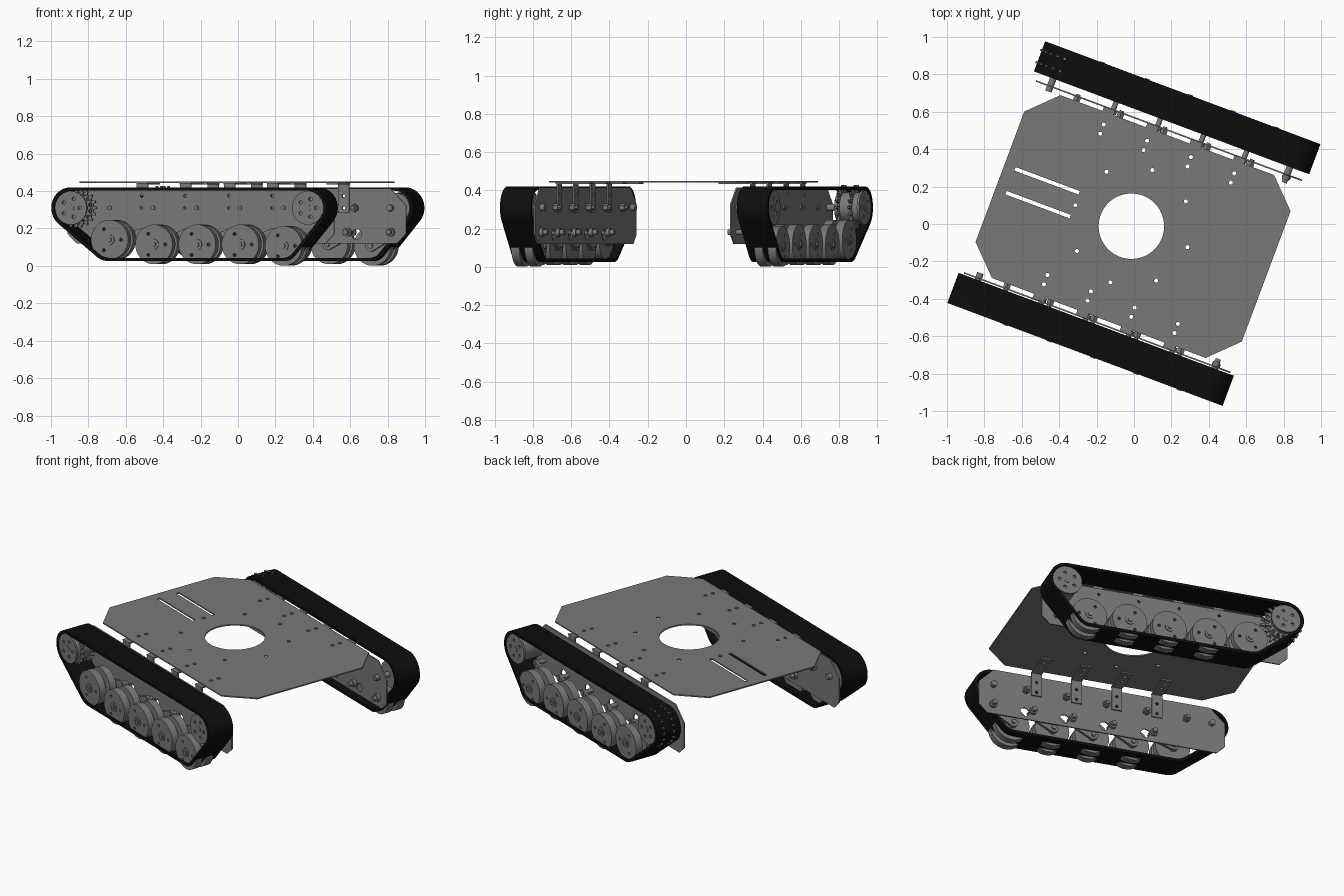
import bpy, bmesh
from math import sin, cos, pi, radians
from mathutils import Matrix, Vector

if "Cube" in bpy.data.objects:
    bpy.data.objects.remove(bpy.data.objects["Cube"])

TURN = Matrix.Rotation(radians(-20.5), 4, 'Z')      # whole vehicle is turned on its spot
UPRIGHT = Matrix.Rotation(radians(90), 4, 'X')      # profile (x, y) -> (x, z)


def material(name, rgb):
    m = bpy.data.materials.new(name)
    m.diffuse_color = (*rgb, 1)
    m.use_nodes = True
    m.node_tree.nodes["Principled BSDF"].inputs["Base Color"].default_value = m.diffuse_color
    return m


GREY = material("grey metal", (0.19, 0.19, 0.19))
BLACK = material("black rubber", (0.004, 0.004, 0.004))


def finish(name, mesh, mat, matrix=Matrix()):
    mesh.transform(TURN @ matrix)
    mesh.materials.clear()
    mesh.materials.append(mat)
    mesh.shade_smooth()
    mesh.set_sharp_from_angle(angle=radians(30))
    ob = bpy.data.objects.new(name, mesh)
    bpy.context.collection.objects.link(ob)
    return ob


def circle(x, y, r, n=16):
    return [(x + r * cos(2 * pi * i / n), y + r * sin(2 * pi * i / n)) for i in range(n)]


def hull(points):
    """Indices of the convex outline, counter-clockwise."""
    order = sorted(range(len(points)), key=lambda i: points[i])

    def chain(seq):
        out = []
        for i in seq:
            while len(out) > 1:
                (ax, ay), (bx, by), (cx, cy) = points[out[-2]], points[out[-1]], points[i]
                if (bx - ax) * (cy - ay) - (by - ay) * (cx - ax) > 1e-9:
                    break
                out.pop()
            out.append(i)
        return out[:-1]
    return chain(order) + chain(order[::-1])


def plate(name, loops, thick, matrix, mat=GREY):
    """Flat sheet: first loop is the outline, the others are holes."""
    cu = bpy.data.curves.new(name, 'CURVE')
    cu.dimensions, cu.fill_mode, cu.extrude = '2D', 'BOTH', thick / 2
    for loop in loops:
        sp = cu.splines.new('POLY')
        sp.points.add(len(loop) - 1)
        for p, (x, y) in zip(sp.points, loop):
            p.co = (x, y, 0, 1)
        sp.use_cyclic_u = True
    tmp = bpy.data.objects.new(name, cu)
    bpy.context.collection.objects.link(tmp)
    bpy.context.view_layer.update()
    dg = bpy.context.evaluated_depsgraph_get()
    mesh = bpy.data.meshes.new_from_object(tmp.evaluated_get(dg))
    bpy.data.objects.remove(tmp)
    return finish(name, mesh, mat, matrix)


def upright(name, loops, thick, v):
    return plate(name, loops, thick, Matrix.Translation((0, v, 0)) @ UPRIGHT)


def rod(name, u, z, r, v0, v1, n=24):
    """Cylinder lying across the vehicle from v0 to v1."""
    bm = bmesh.new()
    bmesh.ops.create_cone(bm, cap_ends=True, segments=n, radius1=r, radius2=r, depth=abs(v1 - v0),
                          matrix=Matrix.Translation((u, (v0 + v1) / 2, z)) @ UPRIGHT)
    mesh = bpy.data.meshes.new(name)
    bm.to_mesh(mesh)
    bm.free()
    return finish(name, mesh, GREY)


def octagon(hx, y0, y1, c, d):
    """Rectangle with cut corners: c at the top, d at the bottom."""
    return [(-hx, y0 + d), (-hx + d, y0), (hx - d, y0), (hx, y0 + d),
            (hx, y1 - c), (hx - c, y1), (-hx + c, y1), (-hx, y1 - c)]


BRACKETS = [-0.338, -0.09, 0.16, 0.407]
WHEELS = [(-0.458, 0.14), (-0.205, 0.115), (0.042, 0.115), (0.288, 0.115), (0.535, 0.107)]
MID = -0.0145                                       # middle line of the deck

# deck with centre opening, bolt circle, slots and bracket holes
deck = [octagon(0.76, MID - 0.522, MID + 0.522, 0.15, 0.15), circle(-0.009, -0.016, 0.175, 64)]
deck += [circle(x, y, 0.011, 12) for x, y in circle(-0.009, -0.016, 0.32, 8)]
deck += [[(-0.70, v - 0.01), (-0.333, v - 0.01), (-0.333, v + 0.01), (-0.70, v + 0.01)]
         for v in (MID - 0.068, MID + 0.068)]
deck += [circle(u, MID + s * d, 0.011, 12) for u in BRACKETS for s in (-1, 1) for d in (0.403, 0.456)]
plate("deck", deck, 0.008, Matrix.Translation((0, 0, 0.446)))


def gear(u, z, root, tip, n=18):
    pts = []
    for i in range(n):
        for f, r in ((-0.3, root), (-0.12, tip), (0.12, tip), (0.3, root)):
            a = 2 * pi * (i + f) / n
            pts.append((u + r * cos(a), z + r * sin(a)))
    return pts


def track(name, vc, half, thick=0.018):
    """Closed belt wrapped around the four outer wheels."""
    rounds = [(-0.677, 0.31, 0.11), (0.674, 0.31, 0.11), (-0.458, 0.14, 0.115), (0.535, 0.115, 0.09)]
    outer = [p for x, y, r in rounds for p in circle(x, y, r, 64)]
    inner = [p for x, y, r in rounds for p in circle(x, y, r - thick, 64)]
    keep = hull(outer)
    bm = bmesh.new()
    rings = [[bm.verts.new((pts[i][0], vc + side * half, pts[i][1])) for i in keep]
             for pts, side in ((outer, -1), (outer, 1), (inner, 1), (inner, -1))]
    for a, b in zip(rings, rings[1:] + rings[:1]):
        for i in range(len(keep)):
            j = (i + 1) % len(keep)
            bm.faces.new((a[i], a[j], b[j], b[i]))
    bmesh.ops.recalc_face_normals(bm, faces=bm.faces)
    mesh = bpy.data.meshes.new(name)
    bm.to_mesh(mesh)
    bm.free()
    finish(name, mesh, BLACK)


for side, s, vc, vp, tip in (("near", -1, -0.659, -0.563, 0.105), ("far", 1, 0.663, 0.533, 0.119)):
    track(side + "_track", vc, 0.086)

    # side plate with bolt holes and clearance holes by the pivots
    pivots = [(u + 0.14, 0.18) for u, z in WHEELS]
    loops = [octagon(0.76, 0.12, 0.415, 0.09, 0.05)]
    loops += [circle(u, z, 0.009, 10) for u in BRACKETS for z in (0.31, 0.375)]
    loops += [circle(u + 0.05, z - 0.012, 0.028) for u, z in pivots[:-1]]
    upright(side + "_side_plate", loops, 0.008, vp)

    # angle brackets joining side plate and deck
    for u in BRACKETS:
        w = 0.032
        v0, v1 = sorted((vp, MID + s * 0.36))
        plate(side + "_bracket_top", [[(u - w, v0), (u + w, v0), (u + w, v1), (u - w, v1)]]
              + [circle(u, MID + s * d, 0.011, 12) for d in (0.403, 0.456)],
              0.008, Matrix.Translation((0, 0, 0.438)))
        upright(side + "_bracket_leg", [[(u - w, 0.285), (u + w, 0.285), (u + w, 0.442), (u - w, 0.442)]]
                + [circle(u, z, 0.009, 10) for z in (0.31, 0.375)], 0.008, vp - s * 0.008)

    # road wheels: paired discs, hub, swing arm and pivot
    for (u, z), (pu, pz) in zip(WHEELS, pivots):
        r = 0.106
        bolts = [circle(x, y, 0.009, 10) for x, y in circle(u, z, 0.065, 3)]
        upright(side + "_wheel_outer", [circle(u, z, r, 48)] + bolts, 0.045, vc + s * 0.055)
        upright(side + "_wheel_inner", [circle(u, z, r, 48)], 0.045, vc - s * 0.02)
        rod(side + "_wheel_core", u, z, 0.06, vc - s * 0.02, vc + s * 0.055)
        rod(side + "_hub", u, z, 0.028, vc - s * 0.07, vc + s * 0.083)
        rod(side + "_axle", u, z, 0.014, vc - s * 0.08, vc + s * 0.09, 12)
        pts = circle(u, z, 0.03) + circle(pu, pz, 0.022)
        upright(side + "_swing_arm", [[pts[i] for i in hull(pts)]], 0.016, vc - s * 0.062)
        rod(side + "_pivot", pu, pz, 0.014, vc - s * 0.05, vp - s * 0.045, 16)
        rod(side + "_pivot_nut", pu, pz, 0.023, vp, vp - s * 0.022, 16)

    # upper posts on the inner face
    for k in range(5):
        u = 0.472 - 0.248 * k
        rod(side + "_post", u, 0.31, 0.012, vp + s * 0.012, vp - s * 0.045, 12)
        rod(side + "_post_nut", u, 0.31, 0.021, vp, vp - s * 0.03, 6)

    # toothed drive wheel at one end, plain idler at the other
    for name, u in (("drive", -0.677), ("idler", 0.674)):
        bolts = [circle(x, y, 0.01, 10) for x, y in circle(u, 0.31, 0.05, 5)]
        upright(f"{side}_{name}_face", [circle(u, 0.31, 0.09, 48)] + bolts, 0.012, vc + s * 0.076)
        rod(f"{side}_{name}_drum", u, 0.31, 0.08, vc - s * 0.06, vc + s * 0.068, 40)
        rod(f"{side}_{name}_axle", u, 0.31, 0.018, vp - s * 0.03, vc + s * 0.085, 16)
    for d in (-0.036, 0.034):
        upright(side + "_drive_teeth", [gear(-0.677, 0.31, 0.088, tip)], 0.012, vc + d)
